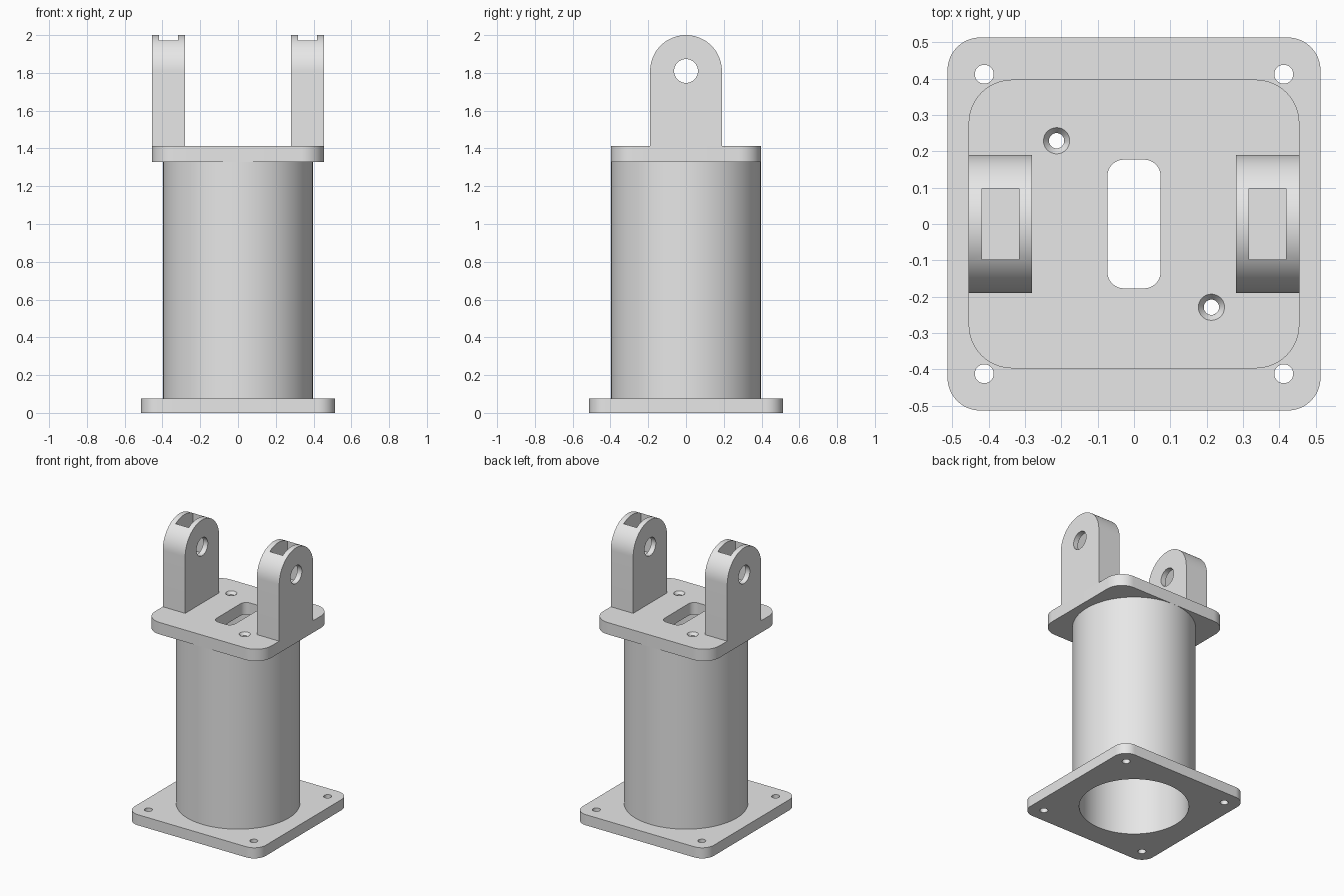
import bpy, bmesh
from math import cos, sin, pi, radians
from mathutils import Matrix

cube = bpy.data.objects.get("Cube")
if cube:
    bpy.data.objects.remove(cube)

GREY = (0.8, 0.8, 0.8, 1)
mat = bpy.data.materials.new("plain grey")
mat.use_nodes = True
mat.diffuse_color = GREY
mat.node_tree.nodes["Principled BSDF"].inputs["Base Color"].default_value = GREY

# Maps a flat (y, z) profile to the model, extruding along x
SIDEWAYS = Matrix(((0, 0, 1, 0), (1, 0, 0, 0), (0, 1, 0, 0), (0, 0, 0, 1)))


def arc(cx, cy, r, start, end, steps):
    angles = [start + (end - start) * i / steps for i in range(steps + 1)]
    return [(cx + r * cos(a), cy + r * sin(a)) for a in angles]


def circle(cx, cy, r, steps=48):
    return arc(cx, cy, r, 0, 2 * pi, steps)[:-1]


def rounded_rect(hx, hy, r, steps=12):
    pts = []
    for i, (sx, sy) in enumerate(((1, 1), (-1, 1), (-1, -1), (1, -1))):
        pts += arc(sx * (hx - r), sy * (hy - r), r, i * pi / 2, (i + 1) * pi / 2, steps)
    return pts


def finish(name, bm, matrix=Matrix()):
    bmesh.ops.recalc_face_normals(bm, faces=bm.faces)
    bm.transform(matrix)
    mesh = bpy.data.meshes.new(name)
    bm.to_mesh(mesh)
    bm.free()
    mesh.materials.append(mat)
    obj = bpy.data.objects.new(name, mesh)
    bpy.context.collection.objects.link(obj)
    return obj


def prism(name, outline, low, high, matrix=Matrix()):
    bm = bmesh.new()
    face = bm.faces.new([bm.verts.new((x, y, low)) for x, y in outline])
    new = bmesh.ops.extrude_face_region(bm, geom=[face])["geom"]
    verts = [v for v in new if isinstance(v, bmesh.types.BMVert)]
    bmesh.ops.translate(bm, verts=verts, vec=(0, 0, high - low))
    return finish(name, bm, matrix)


def cone(name, x, y, z, r_low, r_high, depth):
    bm = bmesh.new()
    bmesh.ops.create_cone(bm, cap_ends=True, segments=48, radius1=r_low,
                          radius2=r_high, depth=depth)
    return finish(name, bm, Matrix.Translation((x, y, z)))


def activate(obj):
    bpy.ops.object.select_all(action="DESELECT")
    obj.select_set(True)
    bpy.context.view_layer.objects.active = obj


def cut(obj, cutters):
    activate(obj)
    for cutter in cutters:
        cutter.hide_render = True
        mod = obj.modifiers.new("cut", "BOOLEAN")
        mod.operation = "DIFFERENCE"
        mod.solver = "EXACT"
        mod.object = cutter
        bpy.ops.object.modifier_apply(modifier=mod.name)
        bpy.data.objects.remove(cutter)
    bpy.ops.object.shade_smooth_by_angle(angle=radians(30))


BASE_TOP, DECK_LOW, DECK_TOP = 0.075, 1.328, 1.412
TUBE_R, BORE_R = 0.397, 0.353

# Base plate with bore and four bolt holes
base = prism("base_plate", rounded_rect(0.513, 0.513, 0.09), 0, BASE_TOP)
holes = [prism("bore", circle(0, 0, BORE_R, 96), -0.1, 0.2)]
for sx in (-1, 1):
    for sy in (-1, 1):
        holes.append(prism("bolt_hole", circle(sx * 0.412, sy * 0.412, 0.026), -0.1, 0.2))
cut(base, holes)

# Hollow column
tube = prism("column_tube", circle(0, 0, TUBE_R, 96), BASE_TOP, DECK_LOW)
cut(tube, [prism("bore", circle(0, 0, BORE_R, 96), -0.1, 1.5)])

# Top plate with cable slot and two countersunk screw holes
deck = prism("top_plate", rounded_rect(0.455, 0.397, 0.12), DECK_LOW, DECK_TOP)
holes = [prism("slot", rounded_rect(0.073, 0.177, 0.045), 1.2, 1.5)]
for s in (-1, 1):
    x, y = s * 0.213, s * -0.229
    holes.append(prism("screw_hole", circle(x, y, 0.021), 1.2, 1.5))
    holes.append(cone("countersink", x, y, DECK_TOP, 0.021, 0.051, 0.04))
cut(deck, holes)

# Pair of round-topped lugs with pin hole and nut pocket
LUG_R = 0.19
PIN_Z = 2 - LUG_R
profile = [(-LUG_R, DECK_TOP), (LUG_R, DECK_TOP)] + arc(0, PIN_Z, LUG_R, 0, pi, 40)
for side, name in ((-1, "right_lug"), (1, "left_lug")):
    inner, outer = sorted((side * 0.28, side * 0.455))
    lug = prism(name, profile, inner, outer, SIDEWAYS)
    mid = side * 0.3675
    pocket = [(-0.098, PIN_Z - 0.1), (0.098, PIN_Z - 0.1), (0.098, 2.1), (-0.098, 2.1)]
    cut(lug, [
        prism("pin_hole", circle(0, PIN_Z, 0.063), inner - 0.1, outer + 0.1, SIDEWAYS),
        prism("nut_pocket", pocket, mid - 0.051, mid + 0.051, SIDEWAYS),
    ])
